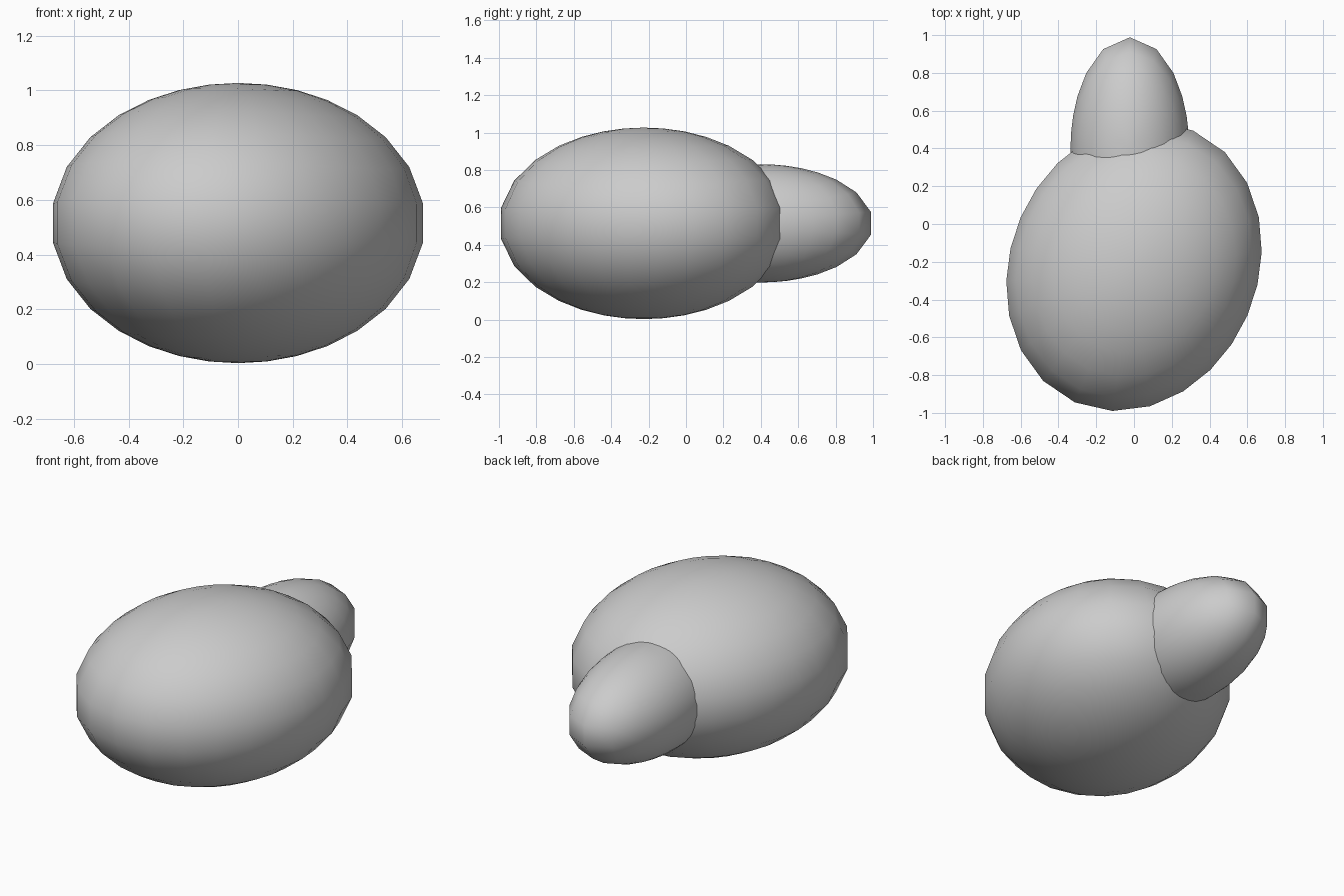
import bpy, bmesh
from math import radians
from mathutils import Matrix, Vector

cube = bpy.data.objects.get("Cube")
if cube:
    bpy.data.objects.remove(cube, do_unlink=True)

# Single plain grey
grey = bpy.data.materials.new("plain grey")
grey.use_nodes = True
colour = (0.6, 0.6, 0.6, 1)
grey.diffuse_color = colour
grey.node_tree.nodes["Principled BSDF"].inputs["Base Color"].default_value = colour


def ellipsoid(name, centre, radii, turn=0):
    """Ellipsoid whose rings and segments are evenly spaced in direction."""
    bm = bmesh.new()
    bmesh.ops.create_uvsphere(bm, u_segments=24, v_segments=15, radius=1)
    for v in bm.verts:
        d = v.co.normalized()
        v.co = d / Vector([d[i] / radii[i] for i in range(3)]).length
    bm.transform(Matrix.Rotation(radians(turn), 4, "Z"))
    mesh = bpy.data.meshes.new(name)
    bm.to_mesh(mesh)
    bm.free()
    mesh.materials.append(grey)
    for p in mesh.polygons:
        p.use_smooth = True
    obj = bpy.data.objects.new(name, mesh)
    obj.location = centre
    bpy.context.collection.objects.link(obj)
    return obj


# Large body, turned a little about the vertical
ellipsoid("body", (0, -0.225, 0.515), (0.66, 0.795, 0.512), -23.5)

# Small rounded knob at the back
ellipsoid("back_knob", (-0.022, 0.4, 0.515), (0.316, 0.6, 0.316))
